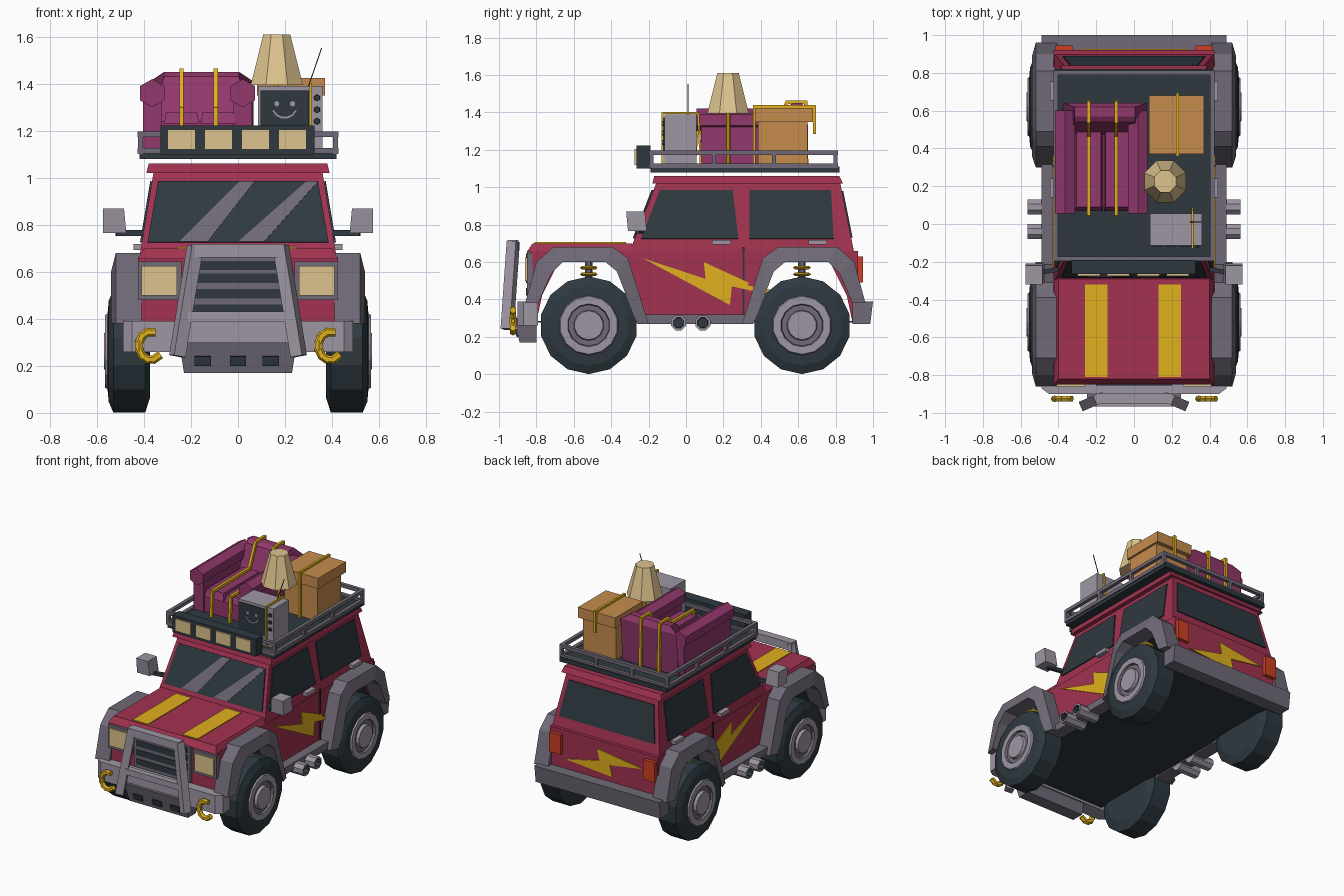
import bpy, bmesh, math
from mathutils import Vector


def material(name, rgb):
    m = bpy.data.materials.new(name)
    lin = [((c / 255 + 0.055) / 1.055) ** 2.4 for c in rgb]
    m.diffuse_color = (*lin, 1)
    return m


RED = material("red paint", (162, 50, 80))
GOLD = material("gold", (224, 177, 30))
PURPLE = material("purple fabric", (146, 56, 108))
LIGHT = material("light grey", (158, 150, 164))
GREY = material("mid grey", (112, 106, 119))
DARK = material("dark slate", (46, 57, 64))
CREAM = material("cream", (222, 196, 142))
BROWN = material("cardboard", (198, 140, 78))
ORANGE = material("orange red", (204, 64, 36))


def finish(name, bm, *mats):
    bmesh.ops.recalc_face_normals(bm, faces=bm.faces)
    me = bpy.data.meshes.new(name)
    bm.to_mesh(me)
    bm.free()
    for m in mats:
        me.materials.append(m)
    ob = bpy.data.objects.new(name, me)
    bpy.context.collection.objects.link(ob)
    return ob


def sweep(name, loops, mats, seg_mats=None):
    """Skin closed loops of points and cap both ends."""
    bm = bmesh.new()
    vs = [[bm.verts.new(p) for p in lp] for lp in loops]
    n = len(vs[0])
    for k in range(len(vs) - 1):
        for i in range(n):
            j = (i + 1) % n
            f = bm.faces.new((vs[k][i], vs[k][j], vs[k + 1][j], vs[k + 1][i]))
            f.material_index = seg_mats[k] if seg_mats else 0
    bm.faces.new(vs[0])
    cap = bm.faces.new(vs[-1])
    cap.material_index = seg_mats[-1] if seg_mats else 0
    return finish(name, bm, *mats)


def loft(name, r0, z0, r1, z1, mat):
    """Block between two rectangles (x0, x1, y0, y1)."""
    ring = lambda r, z: [(r[0], r[2], z), (r[1], r[2], z), (r[1], r[3], z), (r[0], r[3], z)]
    return sweep(name, [ring(r0, z0), ring(r1, z1)], [mat])


def box(name, x0, x1, y0, y1, z0, z1, mat):
    return loft(name, (x0, x1, y0, y1), z0, (x0, x1, y0, y1), z1, mat)


def plate(name, pts, mat, half=0.0045):
    """Thin flat polygon, given in 3D."""
    p = [Vector(q) for q in pts]
    nrm = sum((p[i].cross(p[(i + 1) % len(p)]) for i in range(len(p))), Vector()).normalized()
    return sweep(name, [[q - nrm * half for q in p], [q + nrm * half for q in p]], [mat])


def lathe(name, rings, n, centre, axis, mats, seg_mats=None):
    """Rings of (offset, radius) around axis x, y or z."""
    c, loops = Vector(centre), []
    for off, r in rings:
        lp = []
        for i in range(n):
            a = 2 * math.pi * (i + 0.5) / n
            u, v = r * math.cos(a), r * math.sin(a)
            lp.append(c + Vector({"x": (off, u, v), "y": (u, off, v), "z": (u, v, off)}[axis]))
        loops.append(lp)
    return sweep(name, loops, mats, seg_mats)


def rod(name, pts, r, mat, n=4):
    """Straight bars along a path."""
    bm = bmesh.new()
    for a, b in zip(pts[:-1], pts[1:]):
        a, b = Vector(a), Vector(b)
        q = (b - a).to_track_quat("Z", "Y")
        ext = (b - a).normalized() * r * 0.5
        ring = [q @ Vector((r * math.cos(t), r * math.sin(t), 0))
                for t in [2 * math.pi * (i + 0.5) / n for i in range(n)]]
        v0 = [bm.verts.new(a - ext + o) for o in ring]
        v1 = [bm.verts.new(b + ext + o) for o in ring]
        for i in range(n):
            j = (i + 1) % n
            bm.faces.new((v0[i], v0[j], v1[j], v1[i]))
        bm.faces.new(v0)
        bm.faces.new(v1)
    return finish(name, bm, mat)


# lower body with open wheel arches, dark underneath, and a flat floor pan
half = [(0.05, 0.28), (-0.23, 0.28), (-0.27, 0.36), (-0.38, 0.60), (-0.68, 0.60),
        (-0.77, 0.42), (-0.80, 0.28), (-0.83, 0.28), (-0.83, 0.66)]
prof = half + [(0.09 - y, z) for y, z in reversed(half[1:])]
body = sweep("body", [[(x, y, z) for y, z in prof] for x in (-0.425, 0.425)], [RED, DARK])
for f in body.data.polygons:
    if abs(f.normal.x) < 0.5 and f.center.z < 0.61 and -0.82 < f.center.y < 0.91:
        f.material_index = 1
box("floor_pan", -0.385, 0.385, -0.82, 0.91, 0.276, 0.284, DARK)
loft("hood", (-0.425, 0.425, -0.85, -0.27), 0.655, (-0.40, 0.40, -0.82, -0.29), 0.70, RED)
for x in (-0.20, 0.19):
    box("hood_stripe", x - 0.06, x + 0.06, -0.81, -0.32, 0.698, 0.706, GOLD)

# cabin and roof
loft("cabin", (-0.42, 0.42, -0.30, 0.897), 0.66, (-0.36, 0.36, -0.16, 0.825), 1.02, RED)
loft("roof", (-0.39, 0.39, -0.18, 0.84), 1.02, (-0.38, 0.38, -0.17, 0.82), 1.06, RED)
T = lambda z: (z - 0.66) / 0.36
side = lambda s, y, z: (s * (0.423 - 0.06 * T(z)), y, z)
front = lambda x, z, o=0.003: (x, -0.30 + 0.14 * T(z) - o, z)
back = lambda x, z: (x, 0.9 - 0.072 * T(z), z)
plate("windshield", [front(-0.385, 0.725), front(0.385, 0.725), front(0.34, 0.985), front(-0.34, 0.985)], DARK)
for a, b, c, d in [(-0.25, -0.13, 0.07, 0.005), (0.0, 0.11, 0.34, 0.29)]:
    plate("windshield_glint", [front(a, 0.727, 0.006), front(b, 0.727, 0.006),
                               front(c, 0.983, 0.006), front(d, 0.983, 0.006)], GREY)
plate("rear_window", [back(-0.375, 0.73), back(0.375, 0.73), back(0.335, 0.98), back(-0.335, 0.98)], DARK)

# side parts
bolt = [(-0.23, 0.62), (0.105, 0.51), (0.095, 0.60), (0.335, 0.49), (0.33, 0.475),
        (0.46, 0.45), (0.43, 0.43), (0.245, 0.47), (0.235, 0.37)]
outer = [(-0.86, 0.38), (-0.80, 0.60), (-0.71, 0.68), (-0.39, 0.68), (-0.31, 0.62), (-0.20, 0.27)]
inner = [(-0.79, 0.38), (-0.72, 0.54), (-0.66, 0.60), (-0.43, 0.60), (-0.37, 0.55), (-0.26, 0.27)]
for s in (1, -1):
    plate("front_side_window", [side(s, y, z) for y, z in
          [(-0.24, 0.725), (0.28, 0.725), (0.25, 0.985), (-0.14, 0.985)]], DARK)
    plate("rear_side_window", [side(s, y, z) for y, z in
          [(0.34, 0.725), (0.79, 0.725), (0.775, 0.985), (0.34, 0.985)]], DARK)
    plate("side_bolt", [(s * 0.427, y, z) for y, z in bolt], GOLD)
    plate("door_gap", [(s * 0.427, y, z) for y, z in [(0.303, 0.3), (0.313, 0.3), (0.313, 0.68), (0.303, 0.68)]], DARK)
    for y in (0.19, 0.705):
        box("door_handle", *sorted((s * 0.41, s * 0.445)), y - 0.05, y + 0.05, 0.693, 0.718, LIGHT)
    box("sill", *sorted((s * 0.40, s * 0.49)), -0.24, 0.34, 0.27, 0.32, GREY)
    for y in (-0.04, 0.09):
        lathe("exhaust_pipe", [(s * 0.40, 0.043), (s * 0.565, 0.043), (s * 0.565, 0.03), (s * 0.53, 0.028)],
              8, (0, y, 0.275), "x", [LIGHT, DARK], [0, 0, 1])
    # mirrors
    loft("mirror", (s * 0.525 - 0.05, s * 0.525 + 0.05, -0.31, -0.21), 0.765,
         (s * 0.53 - 0.045, s * 0.53 + 0.045, -0.32, -0.22), 0.87, LIGHT)
    rod("mirror_arm", [(s * 0.40, -0.24, 0.765), (s * 0.51, -0.26, 0.765)], 0.017, DARK)
    # wheels, springs and flares, front and back
    for name, m, wy in (("front", lambda y: y, -0.52), ("rear", lambda y: 0.1 - y, 0.62)):
        tyre = [(0.375, 0.20), (0.395, 0.261), (0.53, 0.261), (0.55, 0.215), (0.555, 0.16), (0.565, 0.155),
                (0.565, 0.115), (0.55, 0.11), (0.55, 0.082), (0.57, 0.077)]
        lathe(name + "_wheel", [(s * x, r) for x, r in tyre], 14, (0, wy, 0.262), "x",
              [DARK, LIGHT, GREY], [0, 0, 0, 0, 1, 1, 2, 2, 1, 1])
        lathe(name + "_strut", [(0.26, 0.02), (0.62, 0.02)], 6, (s * 0.42, wy, 0), "z", [GREY])
        for z in (0.50, 0.535, 0.57):
            lathe(name + "_spring", [(-0.009, 0.04), (0, 0.052), (0.009, 0.04)], 8, (s * 0.42, wy, z), "z", [GOLD])
        sweep(name + "_flare", [[(s * 0.41, m(o[0]), o[1]), (s * 0.52, m(o[0]), o[1]),
                                 (s * 0.54, m(i[0]), i[1]), (s * 0.41, m(i[0]), i[1])]
                                for o, i in zip(outer, inner)], [GREY])
    # lamps
    box("headlight_frame", s * 0.333 - 0.093, s * 0.333 + 0.093, -0.85, -0.82, 0.48, 0.645, GREY)
    box("headlight", s * 0.335 - 0.075, s * 0.335 + 0.075, -0.86, -0.84, 0.50, 0.625, CREAM)
    box("taillight", s * 0.37 - 0.045, s * 0.37 + 0.045, 0.91, 0.945, 0.49, 0.63, ORANGE)
    # tow hooks, both opening to the right
    arc = [math.radians(a) for a in range(75, 316, 30)]
    rod("tow_hook", [(s * 0.382 + 0.01 + 0.05 * math.cos(a), -0.925, 0.285 + 0.06 * math.sin(a)) for a in arc],
        0.018, GOLD, 6)

# rear
plate("rear_bolt", [(-u, 0.922, z) for u, z in [(-0.30, 0.46), (-0.03, 0.52), (-0.05, 0.60), (0.31, 0.55),
                                                (0.05, 0.51), (0.07, 0.43)]], GOLD)
loft("rear_bumper", (-0.49, 0.49, 0.89, 0.985), 0.27, (-0.49, 0.49, 0.89, 1.0), 0.39, GREY)

# front: grille, bumper, skid plate and bull bar
box("grille", -0.22, 0.22, -0.85, -0.82, 0.40, 0.66, GREY)
for z in (0.44, 0.505, 0.57, 0.625):
    box("grille_slot", -0.20, 0.20, -0.856, -0.848, z - 0.018, z + 0.022, DARK)
bump = [(-0.49, -0.79), (-0.49, -0.87), (-0.45, -0.90), (0.45, -0.90), (0.49, -0.87), (0.49, -0.79)]
sweep("front_bumper", [[(x, y, z) for x, y in bump] for z in (0.26, 0.39)], [LIGHT])
loft("skid_plate", (-0.23, 0.23, -0.89, -0.80), 0.17, (-0.25, 0.25, -0.92, -0.80), 0.30, GREY)
for x in (-0.15, 0, 0.14):
    plate("skid_slot", [(x + a, -0.895 - (z - 0.17) * 0.23, z) for a, z in
          [(-0.035, 0.20), (0.035, 0.20), (0.035, 0.24), (-0.035, 0.24)]], DARK)
for s in (1, -1):
    rod("bull_bar_upright", [(s * 0.185, -0.925, 0.69), (s * 0.255, -0.955, 0.26)], 0.038, LIGHT)
rod("bull_bar_top", [(-0.18, -0.925, 0.69), (0.18, -0.925, 0.69)], 0.04, LIGHT)
rod("bull_bar_cross", [(-0.23, -0.945, 0.41), (0.23, -0.945, 0.41)], 0.03, LIGHT)

# roof rack
box("rack_floor", -0.42, 0.42, -0.19, 0.82, 1.08, 1.112, DARK)
for z in (1.115, 1.185):
    rod("rack_rail", [(-0.415, -0.185, z), (0.415, -0.185, z), (0.415, 0.80, z), (-0.415, 0.80, z),
                      (-0.415, -0.185, z)], 0.017, GREY)
for x, y in [(x, y) for x in (-0.415, 0.415) for y in (-0.185, 0.15, 0.47, 0.80)] + [(-0.14, 0.8), (0.14, 0.8)]:
    rod("rack_post", [(x, y, 1.11), (x, y, 1.185)], 0.016, GREY)
box("light_bar", -0.33, 0.325, -0.265, -0.19, 1.10, 1.222, DARK)
for x in (-0.24, -0.083, 0.075, 0.232):
    box("roof_lamp", x - 0.06, x + 0.06, -0.275, -0.26, 1.12, 1.205, CREAM)

# sofa with two straps
box("sofa_seat", -0.36, 0.04, 0.09, 0.56, 1.11, 1.24, PURPLE)
for x in (-0.24, -0.085):
    loft("sofa_cushion", (x - 0.075, x + 0.075, 0.07, 0.50), 1.23, (x - 0.065, x + 0.065, 0.09, 0.50), 1.28, PURPLE)
sofa_back = [(0.46, 1.2), (0.54, 1.43), (0.57, 1.45), (0.62, 1.45), (0.64, 1.41), (0.62, 1.11), (0.46, 1.11)]
sweep("sofa_back", [[(cx + w * (0.22 if z < 1.42 else 0.16), y, z) for y, z in sofa_back]
                    for cx, w in ((-0.155, -1), (-0.155, 1))], [PURPLE])
for x in (-0.365, 0.02):
    box("sofa_arm", x - 0.04, x + 0.04, 0.08, 0.60, 1.11, 1.34, PURPLE)
    lathe("sofa_arm_roll", [(0.055, 0.06), (0.60, 0.06)], 6, (x, 0, 1.36), "y", [PURPLE])
for x in (-0.24, -0.095):
    rod("sofa_strap", [(x, 0.045, 1.11), (x, 0.055, 1.29), (x, 0.47, 1.295), (x, 0.54, 1.455),
                       (x, 0.64, 1.455), (x, 0.645, 1.11)], 0.013, GOLD)

# cardboard box with strap
box("carton", 0.095, 0.355, 0.385, 0.65, 1.11, 1.36, BROWN)
box("carton_lid", 0.08, 0.37, 0.37, 0.68, 1.35, 1.425, BROWN)
rod("carton_strap", [(0.23, 0.365, 1.11), (0.23, 0.365, 1.432), (0.23, 0.687, 1.432), (0.23, 0.687, 1.29)], 0.011, GOLD)

# lamp
lathe("lamp_shade", [(1.395, 0.12), (1.61, 0.062)], 8, (0.165, 0.225, 0), "z", [CREAM])
lathe("lamp_stand", [(1.11, 0.05), (1.13, 0.012), (1.40, 0.012)], 6, (0.165, 0.225, 0), "z", [GOLD])

# television with a smiling screen
box("television", 0.085, 0.36, -0.115, 0.055, 1.11, 1.39, LIGHT)
box("screen", 0.095, 0.302, -0.122, -0.113, 1.18, 1.372, DARK)
for x in (0.165, 0.232):
    lathe("screen_eye", [(-0.127, 0.012), (-0.12, 0.012)], 6, (x, 0, 1.315), "y", [LIGHT])
rod("screen_smile", [(0.198 + 0.05 * math.cos(math.radians(a)), -0.122, 1.30 + 0.045 * math.sin(math.radians(a)))
                     for a in range(200, 341, 28)], 0.005, LIGHT)
for z in (1.24, 1.29, 1.34):
    lathe("tv_knob", [(-0.125, 0.013), (-0.11, 0.015)], 6, (0.336, 0, z), "y", [DARK])
rod("tv_aerial", [(0.30, 0.01, 1.39), (0.355, 0.01, 1.55)], 0.003, DARK)
rod("tv_strap", [(0.31, -0.125, 1.11), (0.31, -0.125, 1.396), (0.31, 0.065, 1.396), (0.31, 0.08, 1.11)], 0.008, GOLD)
